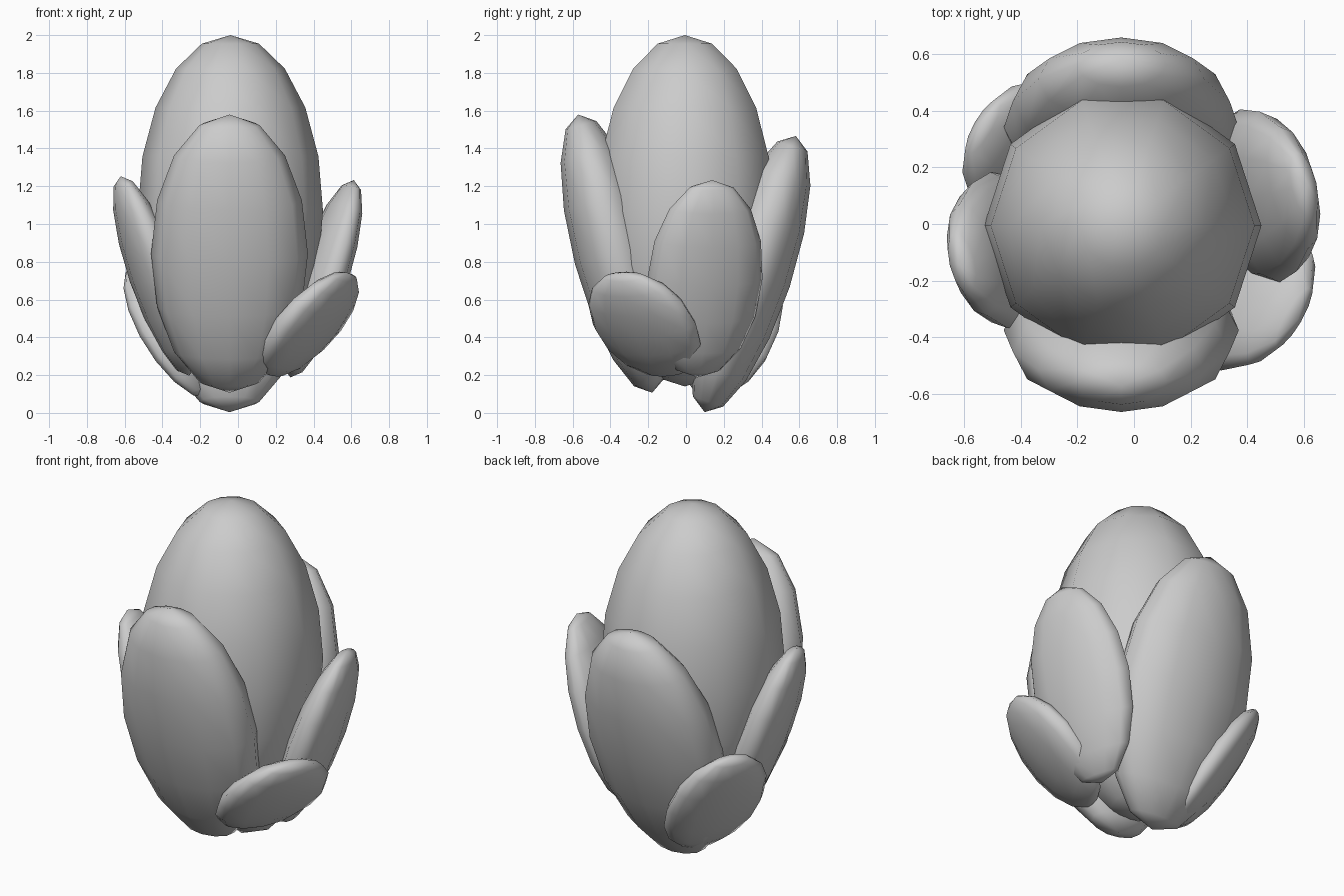
import bpy
import bmesh
from math import radians
from mathutils import Matrix, Vector

if "Cube" in bpy.data.objects:
    bpy.data.objects.remove(bpy.data.objects["Cube"])


def ellipsoid(name, center, radii, azimuth=0, tilt=0, segments=12, rings=8):
    """Smooth sphere: local x = thickness, y = width, z = length.
    The thin side faces the azimuth and the tip leans outward by the tilt."""
    bm = bmesh.new()
    bmesh.ops.create_uvsphere(bm, u_segments=segments, v_segments=rings, radius=1)
    # keep a column of vertices on the local x axis
    if max(v.co.x for v in bm.verts) < 0.99:
        bmesh.ops.rotate(bm, verts=bm.verts, cent=(0, 0, 0),
                         matrix=Matrix.Rotation(radians(90), 3, 'Z'))
    m = (Matrix.Translation(Vector(center))
         @ Matrix.Rotation(radians(azimuth), 4, 'Z')
         @ Matrix.Rotation(radians(tilt), 4, 'Y')
         @ Matrix.Diagonal((*radii, 1)))
    bm.transform(m)
    for f in bm.faces:
        f.smooth = True
    mesh = bpy.data.meshes.new(name)
    bm.to_mesh(mesh)
    bm.free()
    ob = bpy.data.objects.new(name, mesh)
    bpy.context.collection.objects.link(ob)
    return ob


# Central bud
ellipsoid("bud_core", (-0.04, -0.006, 1.07), (0.49, 0.49, 0.93), segments=10, rings=10)

# Large front and back petals
ellipsoid("front_petal", (-0.045, -0.375, 0.843), (0.22, 0.415, 0.762), -90, 14.9)
ellipsoid("back_petal", (-0.045, 0.34, 0.735), (0.22, 0.415, 0.77), 90, 18.3)

# Medium side petals
ellipsoid("right_petal", (0.445, 0.10, 0.71), (0.122, 0.313, 0.55), 13, 18.3)
ellipsoid("left_petal", (-0.44, -0.095, 0.725), (0.122, 0.285, 0.56), 194, 19.5)

# Small outer petals
ellipsoid("right_outer_petal", (0.375, -0.22, 0.47), (0.105, 0.315, 0.36), -30, 41)
ellipsoid("left_outer_petal", (-0.36, 0.243, 0.432), (0.10, 0.285, 0.41), 150, 32)
